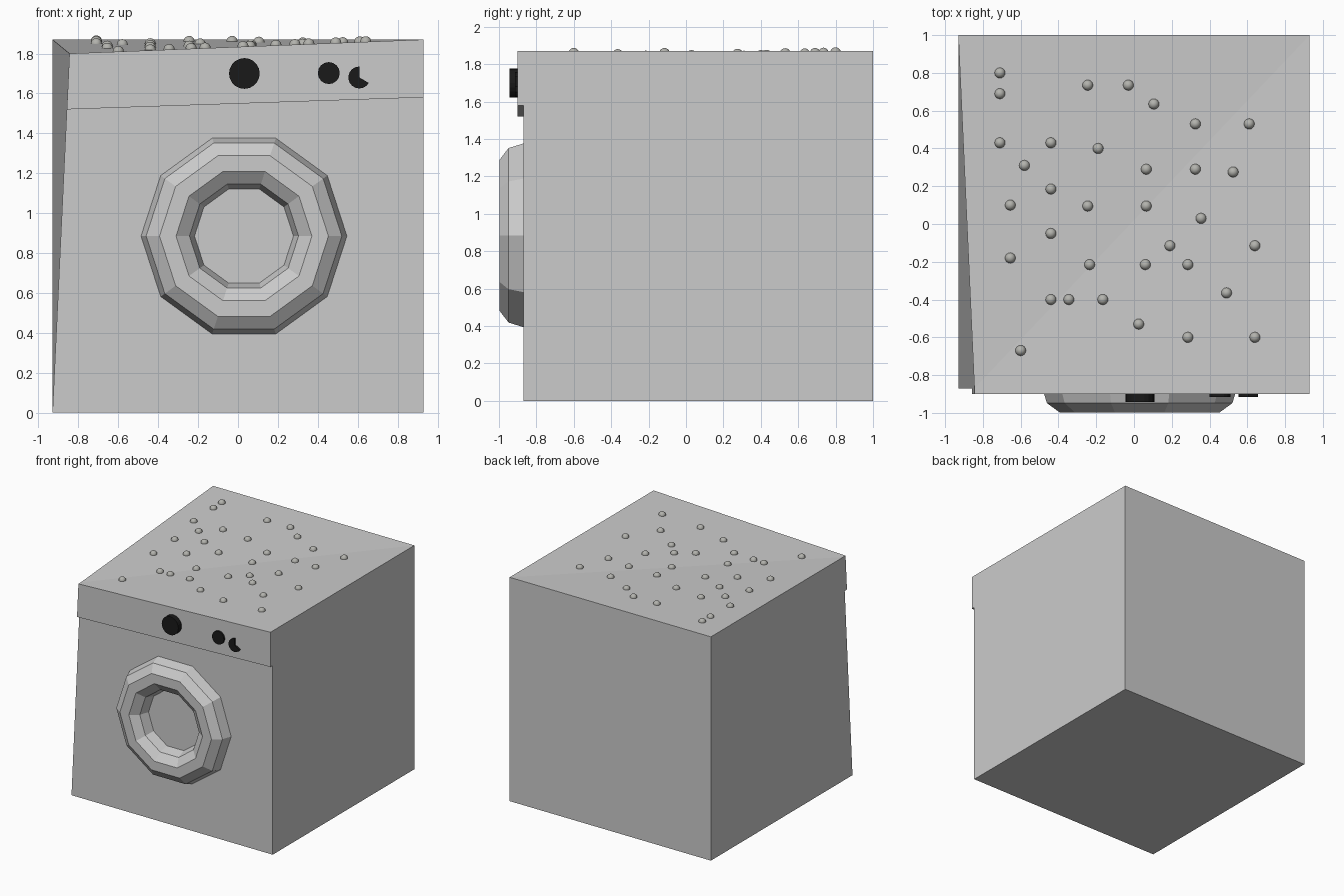
import bpy, bmesh, math

if "Cube" in bpy.data.objects:
    bpy.data.objects.remove(bpy.data.objects["Cube"])

def add_mesh(name, verts, faces, mat=None):
    me = bpy.data.meshes.new(name)
    me.from_pydata(verts, [], faces)
    bm = bmesh.new()
    bm.from_mesh(me)
    bmesh.ops.recalc_face_normals(bm, faces=bm.faces)
    bm.to_mesh(me)
    bm.free()
    ob = bpy.data.objects.new(name, me)
    bpy.context.collection.objects.link(ob)
    if mat:
        me.materials.append(mat)
    return ob

def prism(name, outline, y0, y1, mat=None):
    """Extrude an x/z outline along y."""
    n = len(outline)
    verts = [(x, y, z) for y in (y0, y1) for x, z in outline]
    faces = [tuple(range(n)), tuple(range(2 * n - 1, n - 1, -1))]
    faces += [(i, (i + 1) % n, (i + 1) % n + n, i + n) for i in range(n)]
    return add_mesh(name, verts, faces, mat)

def circle(cx, cz, r, sides):
    return [(cx + r * math.cos(2 * math.pi * i / sides),
             cz + r * math.sin(2 * math.pi * i / sides)) for i in range(sides)]

black = bpy.data.materials.new("black")
black.diffuse_color = (0.01, 0.01, 0.01, 1)
black.use_nodes = True
black.node_tree.nodes["Principled BSDF"].inputs["Base Color"].default_value = black.diffuse_color
stone = bpy.data.materials.new("dark_grey")
stone.diffuse_color = (0.45, 0.45, 0.42, 1)
stone.use_nodes = True
stone.node_tree.nodes["Principled BSDF"].inputs["Base Color"].default_value = stone.diffuse_color

W, H, F, B = 0.93, 1.87, -0.87, 1.0

# Cabinet: box with the front left top corner sagging inwards
cabinet_verts = [(-W, F, 0), (W, F, 0), (W, B, 0), (-W, B, 0),
                 (-0.845, F, 1.80), (W, F, H), (W, B, H), (-W, B, H)]
add_mesh("cabinet", cabinet_verts,
         [(0, 1, 2, 3), (0, 1, 5, 4), (1, 2, 6, 5), (2, 3, 7, 6), (3, 0, 4, 7),
          (4, 5, 6), (4, 6, 7)])

# Raised control panel strip
prism("control_panel", [(-0.845, 1.80), (W, H), (W, 1.58), (-0.858, 1.52)], -0.90, F)

# Dial, button and crescent-like indicator
prism("main_dial", circle(0.032, 1.70, 0.077, 20), -0.943, -0.89, black)
prism("round_button", circle(0.455, 1.702, 0.055, 16), -0.915, -0.89, black)
cx, cz, r = 0.608, 1.68, 0.055
wedge = [(cx, cz)]
for i in range(13):
    a = math.radians(90 + 240 * i / 12)
    wedge.append((cx + r * math.cos(a), cz + r * math.sin(a)))
prism("cut_button", wedge, -0.915, -0.89, black)

# Faceted door ring
bpy.ops.mesh.primitive_torus_add(major_segments=10, minor_segments=10,
                                 major_radius=0.382, minor_radius=0.134,
                                 location=(0.03, F, 0.885),
                                 rotation=(math.pi / 2, 0, 0))
bpy.context.object.name = "door_ring"

# Small beads scattered over the lid
beads = [(-.71, .80), (-.71, .69), (-.71, .43), (-.58, .31), (-.655, .10),
         (-.655, -.18), (-.60, -.67), (-.44, .43), (-.44, .185), (-.44, -.05),
         (-.44, -.40), (-.345, -.40), (-.165, -.40), (-.245, .735), (-.19, .40),
         (-.245, .095), (-.235, -.215), (-.03, .735), (.105, .635), (.065, .29),
         (.065, .095), (.06, -.215), (.025, -.53), (.19, -.115), (.285, -.215),
         (.285, -.60), (.325, .53), (.325, .29), (.355, .03), (.49, -.365),
         (.525, .275), (.61, .53), (.64, -.115), (.64, -.60)]
bm = bmesh.new()
for x, y in beads:
    sag = 0.07 * min((B - y) / (B - F), (W - x) / (W + 0.845))
    ret = bmesh.ops.create_uvsphere(bm, u_segments=16, v_segments=10, radius=0.028)
    bmesh.ops.translate(bm, verts=ret["verts"], vec=(x, y, H - sag))
for f in bm.faces:
    f.smooth = True
me = bpy.data.meshes.new("lid_beads")
bm.to_mesh(me)
bm.free()
me.materials.append(stone)
bpy.context.collection.objects.link(bpy.data.objects.new("lid_beads", me))
